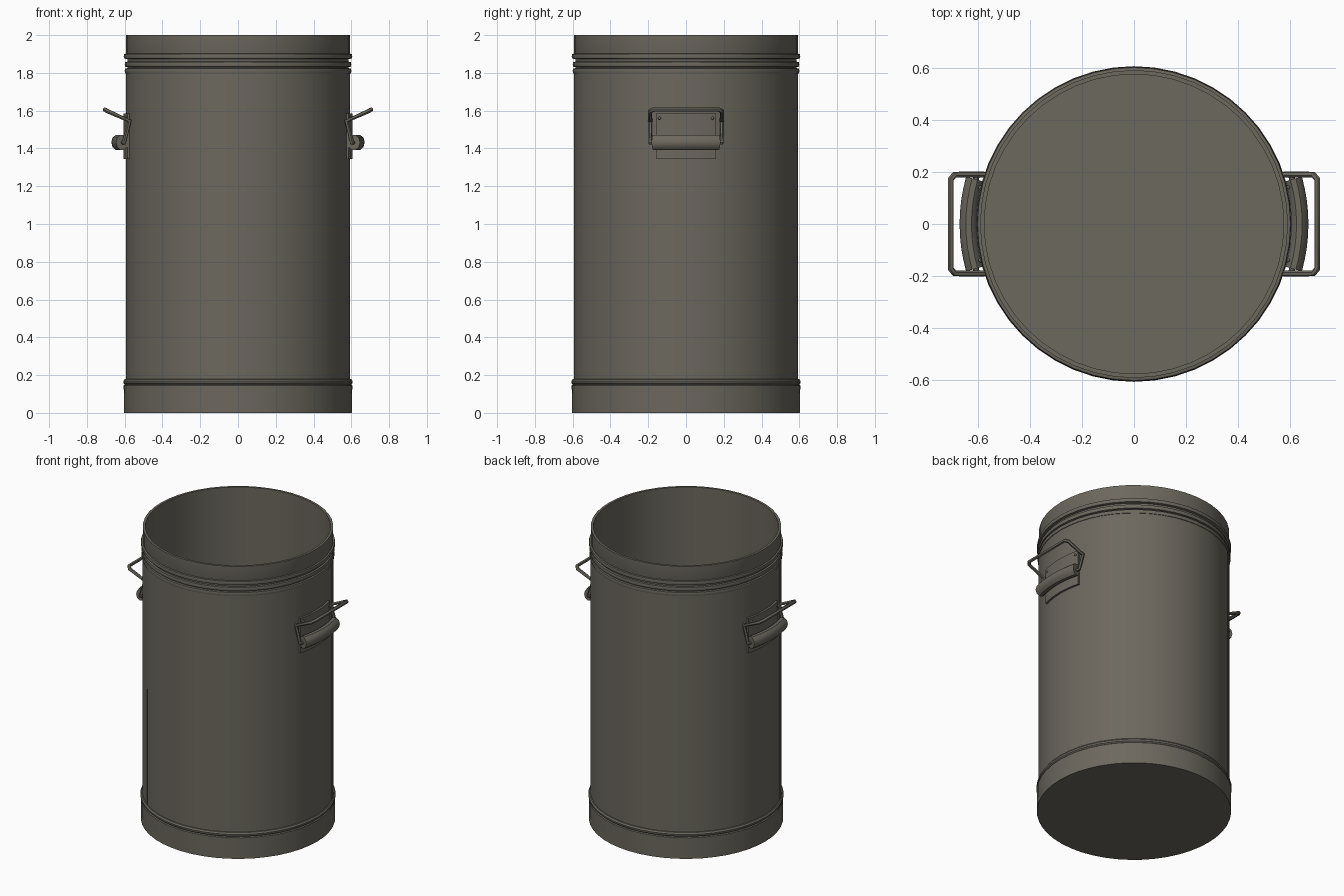
import bpy, bmesh, math
from mathutils import Vector

cube = bpy.data.objects.get("Cube")
if cube:
    bpy.data.objects.remove(cube, do_unlink=True)

metal = bpy.data.materials.new("dull grey metal")
metal.use_nodes = True
COLOR = (0.150, 0.138, 0.113, 1)
metal.diffuse_color = COLOR
metal.node_tree.nodes["Principled BSDF"].inputs["Base Color"].default_value = COLOR


def finish(name, bm, angle=35):
    bmesh.ops.recalc_face_normals(bm, faces=bm.faces)
    mesh = bpy.data.meshes.new(name)
    bm.to_mesh(mesh)
    bm.free()
    mesh.materials.append(metal)
    obj = bpy.data.objects.new(name, mesh)
    bpy.context.collection.objects.link(obj)
    bpy.ops.object.select_all(action='DESELECT')
    obj.select_set(True)
    bpy.context.view_layer.objects.active = obj
    bpy.ops.object.shade_smooth_by_angle(angle=math.radians(angle))
    return obj


def lathe(name, profile, steps=48):
    """Spin a (radius, height) profile around the z axis."""
    bm = bmesh.new()
    verts = [bm.verts.new((r, 0, z)) for r, z in profile]
    edges = [bm.edges.new(pair) for pair in zip(verts, verts[1:])]
    bmesh.ops.spin(bm, geom=verts + edges, cent=(0, 0, 0), axis=(0, 0, 1),
                   angle=math.tau, steps=steps, use_merge=True)
    bmesh.ops.remove_doubles(bm, verts=bm.verts, dist=0.0001)
    return finish(name, bm)


def arc_sweep(name, section, mid, half, steps=8):
    """Sweep a closed (radius, height) section along an arc about the z axis."""
    bm = bmesh.new()
    rings = []
    for i in range(steps + 1):
        a = mid + half * (2 * i / steps - 1)
        rings.append([bm.verts.new((r * math.cos(a), r * math.sin(a), z))
                      for r, z in section])
    n = len(section)
    for a, b in zip(rings, rings[1:]):
        for j in range(n):
            k = (j + 1) % n
            bm.faces.new((a[j], a[k], b[k], b[j]))
    bm.faces.new(rings[0])
    bm.faces.new(rings[-1])
    return finish(name, bm)


def wire(name, points, radius):
    """Round bar along a list of points."""
    curve = bpy.data.curves.new(name, 'CURVE')
    curve.dimensions = '3D'
    curve.bevel_depth = radius
    curve.bevel_resolution = 1
    curve.use_fill_caps = True
    spline = curve.splines.new('POLY')
    spline.points.add(len(points) - 1)
    for point, co in zip(spline.points, points):
        point.co = (*co, 1)
    temp = bpy.data.objects.new(name, curve)
    bpy.context.collection.objects.link(temp)
    bm = bmesh.new()
    bm.from_mesh(temp.to_mesh())
    temp.to_mesh_clear()
    bpy.data.objects.remove(temp)
    bpy.data.curves.remove(curve)
    return finish(name, bm, 50)


# Open can: outer wall, rim, inner wall and floor
lathe("can_body", [(0, 0.01), (0.594, 0.01), (0.594, 1.815), (0.586, 1.825),
                   (0.586, 1.88), (0.592, 1.9), (0.592, 2.0), (0.576, 2.0),
                   (0.576, 0.04), (0, 0.04)])

# Base skirt with a rolled upper edge
lathe("base_band", [(0, 0), (0.604, 0), (0.605, 0.145), (0.599, 0.15),
                    (0.606, 0.157), (0.607, 0.168), (0.6, 0.178), (0.59, 0.18)])

# Raised beads below the rim
for label, height, radius in (("lower", 1.81, 0.6), ("middle", 1.845, 0.6),
                              ("upper", 1.888, 0.605)):
    lathe(label + "_bead", [(0.58, height - 0.016), (radius - 0.003, height - 0.012),
                            (radius, height), (radius - 0.003, height + 0.012),
                            (0.58, height + 0.016)])

# Overlapped sheet seam
seam = math.atan2(-0.48, -0.355)
arc_sweep("side_seam", [(0.59, 0.17), (0.597, 0.17), (0.597, 0.97), (0.59, 0.97)],
          seam, 0.004, 1)

# Handles, mirrored left and right
for side, sx in (("left", 1), ("right", -1)):
    mid = 0 if sx > 0 else math.pi
    arc_sweep(side + "_handle_plate",
              [(0.59, 1.345), (0.607, 1.345), (0.607, 1.585), (0.59, 1.585)],
              mid, 0.265)
    roll = [(0.636 + 0.035 * math.cos(i * math.tau / 10),
             1.432 + 0.042 * math.sin(i * math.tau / 10)) for i in range(10)]
    arc_sweep(side + "_handle_roll", roll, mid, 0.275)

    half = [(0.615, 0.15, 1.43), (0.604, 0.19, 1.43), (0.574, 0.19, 1.545),
            (0.69, 0.19, 1.597), (0.705, 0.172, 1.606)]
    path = half + [(x, -y, z) for x, y, z in reversed(half)]
    wire(side + "_bail", [(sx * x, y, z) for x, y, z in path], 0.012)

    # Rivets on the plate
    bm = bmesh.new()
    for y in (-0.14, 0.14):
        dome = bmesh.ops.create_icosphere(bm, subdivisions=1, radius=0.009)
        bmesh.ops.translate(bm, verts=dome["verts"], vec=Vector((sx * 0.592, y, 1.56)))
    finish(side + "_rivets", bm, 60)
